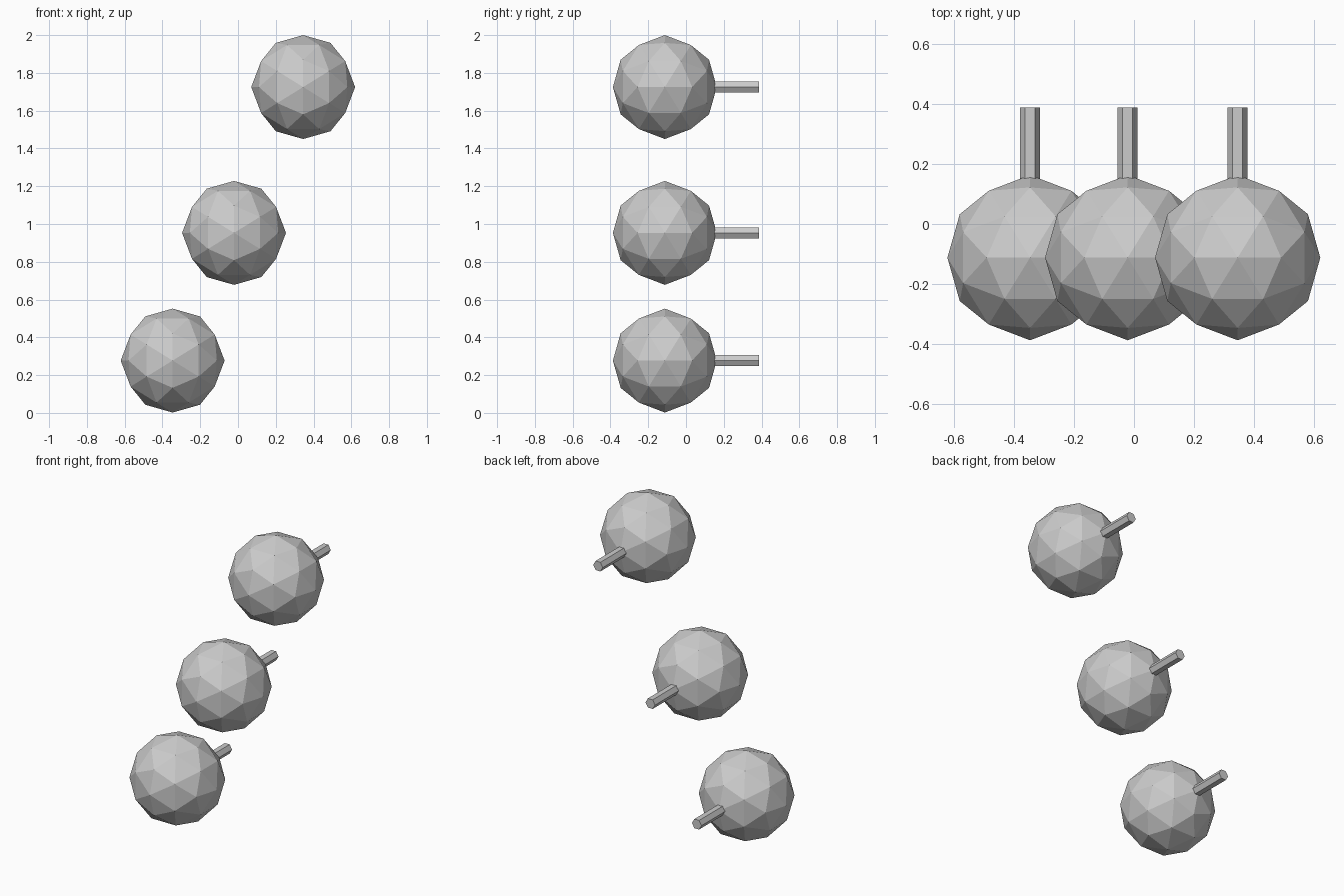
import bpy, bmesh, math
from mathutils import Matrix, Vector

if "Cube" in bpy.data.objects:
    bpy.data.objects.remove(bpy.data.objects["Cube"])

RADIUS = 0.275
BALL_Y = -0.112
CENTRES = [(-0.346, 0.277), (-0.021, 0.953), (0.345, 1.725)]  # x, z
ROD_START, ROD_END, ROD_RADIUS = 0.08, 0.387, 0.0333

grey = bpy.data.materials.new("grey")
grey.diffuse_color = (0.6, 0.6, 0.6, 1)
grey.use_nodes = True
grey.node_tree.nodes["Principled BSDF"].inputs["Base Color"].default_value = grey.diffuse_color


def finish(bm, name, location):
    bmesh.ops.recalc_face_normals(bm, faces=bm.faces)
    mesh = bpy.data.meshes.new(name)
    bm.to_mesh(mesh)
    bm.free()
    mesh.materials.append(grey)
    obj = bpy.data.objects.new(name, mesh)
    obj.location = location
    bpy.context.collection.objects.link(obj)


def add_ball(name, location):
    """Flat-faced 80-sided ball, with an edge midpoint on every axis."""
    phi = (1 + math.sqrt(5)) / 2
    seeds = [(1, 0, phi), (0, 0, 1), (1, phi, phi * phi)]
    points = set()
    for a, b, c in seeds:
        for sa in (-1, 1):
            for sb in (-1, 1):
                for sc in (-1, 1):
                    p = (a * sa, b * sb, c * sc)
                    for k in range(3):
                        points.add(p[k:] + p[:k])
    bm = bmesh.new()
    for p in sorted(points):
        bm.verts.new(Vector(p).normalized() * RADIUS)
    bmesh.ops.convex_hull(bm, input=bm.verts)
    finish(bm, name, location)


def add_rod(name, location):
    """Six-sided rod along y, with flats at top and bottom."""
    bm = bmesh.new()
    bmesh.ops.create_cone(bm, cap_ends=True, segments=6, radius1=ROD_RADIUS,
                          radius2=ROD_RADIUS, depth=ROD_END - ROD_START)
    # Put two corners on the x axis, then lay the rod along y
    turn = Matrix.Rotation(math.pi / 2, 4, 'X') @ Matrix.Rotation(math.pi / 6, 4, 'Z')
    bmesh.ops.transform(bm, matrix=turn, verts=bm.verts)
    finish(bm, name, location)


# Three balls, each with a rod at its back
for i, (x, z) in enumerate(CENTRES, 1):
    add_ball(f"ball_{i}", (x, BALL_Y, z))
    add_rod(f"rod_{i}", (x, (ROD_START + ROD_END) / 2, z))
